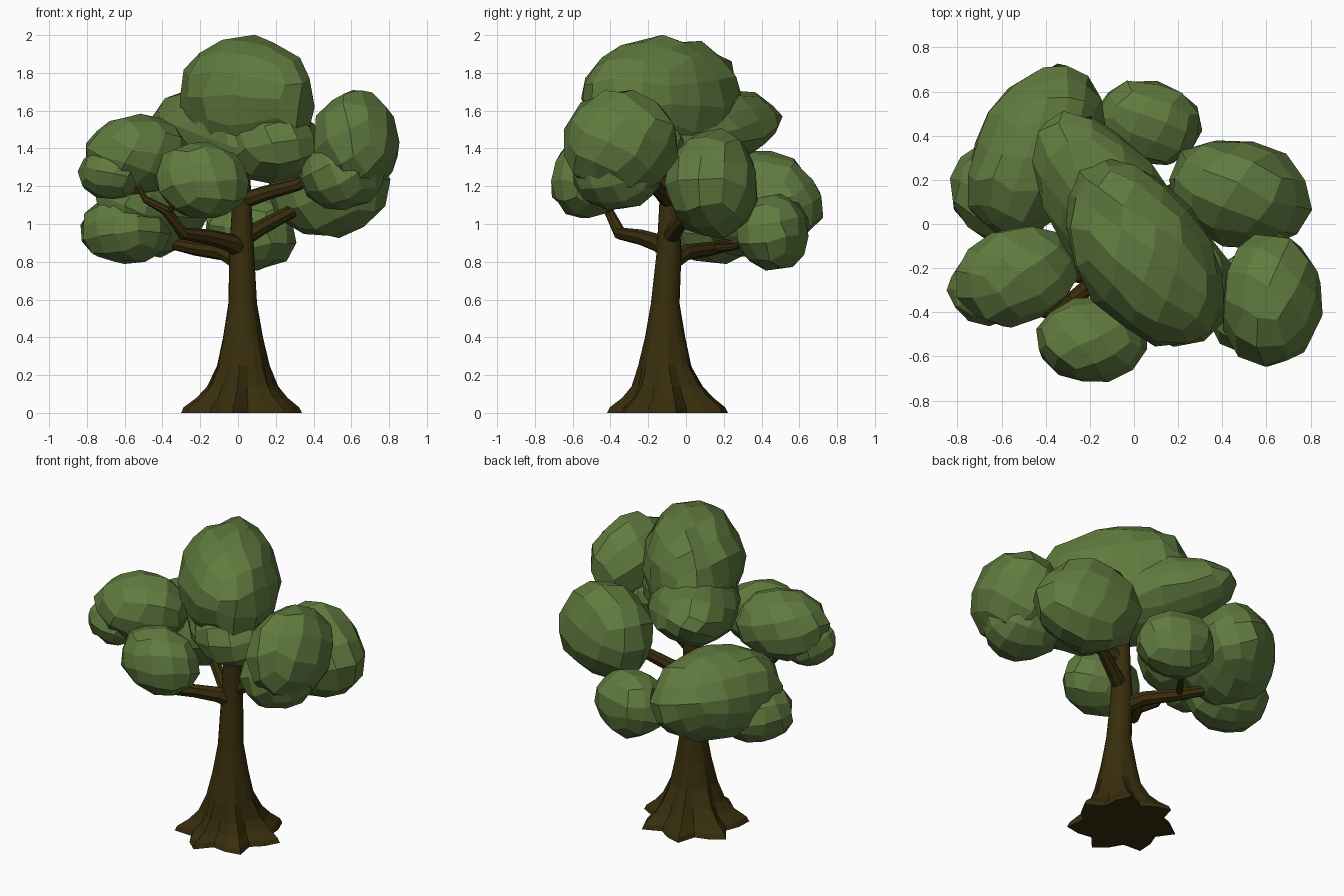
import bpy, bmesh, math, random
from mathutils import Vector, Euler

if "Cube" in bpy.data.objects:
    bpy.data.objects.remove(bpy.data.objects["Cube"])

random.seed(11)


def material(name, rgb):
    m = bpy.data.materials.new(name)
    m.diffuse_color = (*rgb, 1)
    m.use_nodes = True
    m.node_tree.nodes["Principled BSDF"].inputs["Base Color"].default_value = m.diffuse_color
    return m


LEAF = material("leaf green", (0.118, 0.198, 0.050))
BARK = material("dark bark", (0.040, 0.027, 0.004))


def finish(bm, name, mat):
    bmesh.ops.recalc_face_normals(bm, faces=bm.faces)
    me = bpy.data.meshes.new(name)
    bm.to_mesh(me)
    bm.free()
    me.materials.append(mat)
    ob = bpy.data.objects.new(name, me)
    bpy.context.collection.objects.link(ob)
    return ob


def loft(name, rings, mat):
    """Skin a list of equal-sized point rings and cap both ends."""
    bm = bmesh.new()
    loops = [[bm.verts.new(p) for p in ring] for ring in rings]
    n = len(loops[0])
    for a, b in zip(loops, loops[1:]):
        for i in range(n):
            j = (i + 1) % n
            bm.faces.new((a[i], a[j], b[j], b[i]))
    bm.faces.new(loops[0][::-1])
    bm.faces.new(loops[-1])
    return finish(bm, name, mat)


def branch(name, points, r0, r1, sides=8):
    """Tapered tube along a path."""
    pts = [Vector(p) for p in points]
    rings = []
    for k, p in enumerate(pts):
        t = (pts[min(k + 1, len(pts) - 1)] - pts[max(k - 1, 0)]).normalized()
        u = t.cross(Vector((0, 0, 1))).normalized()
        w = u.cross(t)
        r = r0 + (r1 - r0) * k / (len(pts) - 1)
        rings.append([p + r * (u * math.cos(a) + w * math.sin(a))
                      for a in (math.tau * i / sides for i in range(sides))])
    return loft(name, rings, BARK)


def foliage(name, centre, radii, turn=0, tilt=0):
    """Faceted leaf clump: quad sphere, jittered and stretched."""
    bm = bmesh.new()
    bmesh.ops.create_cube(bm, size=2)
    cuts = 3 if max(radii) > 0.4 else 2
    bmesh.ops.subdivide_edges(bm, edges=bm.edges[:], cuts=cuts, use_grid_fill=True)
    spin = Euler([random.uniform(-0.6, 0.6) for _ in range(3)])
    place = Euler((0, math.radians(tilt), math.radians(turn)))
    for v in bm.verts:
        p = Vector([math.tan(c * math.pi / 4) for c in v.co]).normalized()
        p += Vector([random.uniform(-0.05, 0.05) for _ in range(3)])
        p.rotate(spin)
        p = Vector([c * r * (1.03 if cuts == 2 else 1.0) for c, r in zip(p, radii)])
        p.rotate(place)
        v.co = p + Vector(centre)
    return finish(bm, name, LEAF)


# Trunk with flared roots: z, centre x, centre y, radius, root depth
ROOTS = 7
PROFILE = [(0.00, 0.01, -0.09, 0.285, 0.18), (0.03, 0.01, -0.09, 0.272, 0.18),
           (0.08, 0.015, -0.09, 0.215, 0.18), (0.14, 0.02, -0.095, 0.176, 0.12),
           (0.25, 0.025, -0.11, 0.138, 0.05), (0.40, 0.025, -0.11, 0.106, 0.02),
           (0.58, 0.025, -0.11, 0.076, 0.0), (0.85, 0.02, -0.09, 0.066, 0.0),
           (1.10, 0.02, -0.09, 0.052, 0.0), (1.40, 0.02, -0.08, 0.040, 0.0)]
trunk_rings = []
for z, cx, cy, r, depth in PROFILE:
    ring = []
    for i in range(ROOTS * 3):
        a = math.tau * i / (ROOTS * 3) - math.pi / 4
        rr = r * (1 + depth * math.cos(ROOTS * (a + math.pi / 4) + 0.5))
        ring.append((cx + rr * math.cos(a), cy + rr * math.sin(a), z))
    trunk_rings.append(ring)
loft("trunk", trunk_rings, BARK)

# Branches
branch("branch_right_front", [(0.02, -0.09, 1.12), (0.15, -0.13, 1.165),
                              (0.32, -0.18, 1.21), (0.52, -0.26, 1.34)], 0.045, 0.028)
branch("branch_right_back", [(0.02, -0.09, 0.92), (0.12, -0.05, 0.98),
                             (0.27, 0.02, 1.06), (0.45, 0.1, 1.15)], 0.048, 0.03)
branch("branch_left_front", [(0.01, -0.10, 0.87), (-0.04, -0.15, 0.90), (-0.15, -0.24, 0.93),
                             (-0.29, -0.35, 0.95), (-0.38, -0.41, 1.07),
                             (-0.49, -0.38, 1.13), (-0.54, -0.34, 1.22)], 0.056, 0.012)
branch("twig_front", [(-0.37, -0.40, 1.06), (-0.32, -0.44, 1.12), (-0.24, -0.5, 1.2)],
       0.02, 0.012)
branch("branch_left_back", [(0.02, -0.09, 0.79), (-0.08, 0.0, 0.85),
                            (-0.23, 0.14, 0.87), (-0.40, 0.29, 0.91)], 0.050, 0.03)
branch("twig_back", [(-0.23, 0.14, 0.87), (-0.14, 0.26, 0.88), (0.0, 0.4, 0.94)],
       0.022, 0.014)

# Foliage clumps: centre, radii, turn, tilt
CLUMPS = {
    "crown_top": ((0.04, -0.13, 1.65), (0.48, 0.30, 0.35), -56, 0),
    "crown_lower": ((-0.06, 0.0, 1.48), (0.59, 0.28, 0.22), -56, 9),
    "crown_front": ((0.18, -0.27, 1.42), (0.28, 0.26, 0.20), -56, 0),
    "foliage_right_front": ((0.62, -0.345, 1.43), (0.225, 0.30, 0.28), 0, 0),
    "foliage_right_front_low": ((0.55, -0.36, 1.27), (0.22, 0.24, 0.19), 0, 0),
    "foliage_right_back": ((0.475, 0.14, 1.21), (0.32, 0.24, 0.28), -14, 0),
    "foliage_left_front": ((-0.53, -0.23, 1.37), (0.28, 0.22, 0.21), 14, 0),
    "foliage_left_front_low": ((-0.67, -0.29, 1.27), (0.17, 0.16, 0.14), 0, 0),
    "foliage_front": ((-0.19, -0.53, 1.23), (0.25, 0.19, 0.20), 0, 10),
    "foliage_back": ((0.07, 0.46, 0.96), (0.24, 0.19, 0.20), -15, 5),
    "foliage_left_back": ((-0.45, 0.33, 1.11), (0.42, 0.27, 0.28), 62, 0),
    "foliage_left_back_low": ((-0.60, 0.15, 0.97), (0.24, 0.23, 0.18), 0, 0),
}
for clump, spec in CLUMPS.items():
    foliage(clump, *spec)
